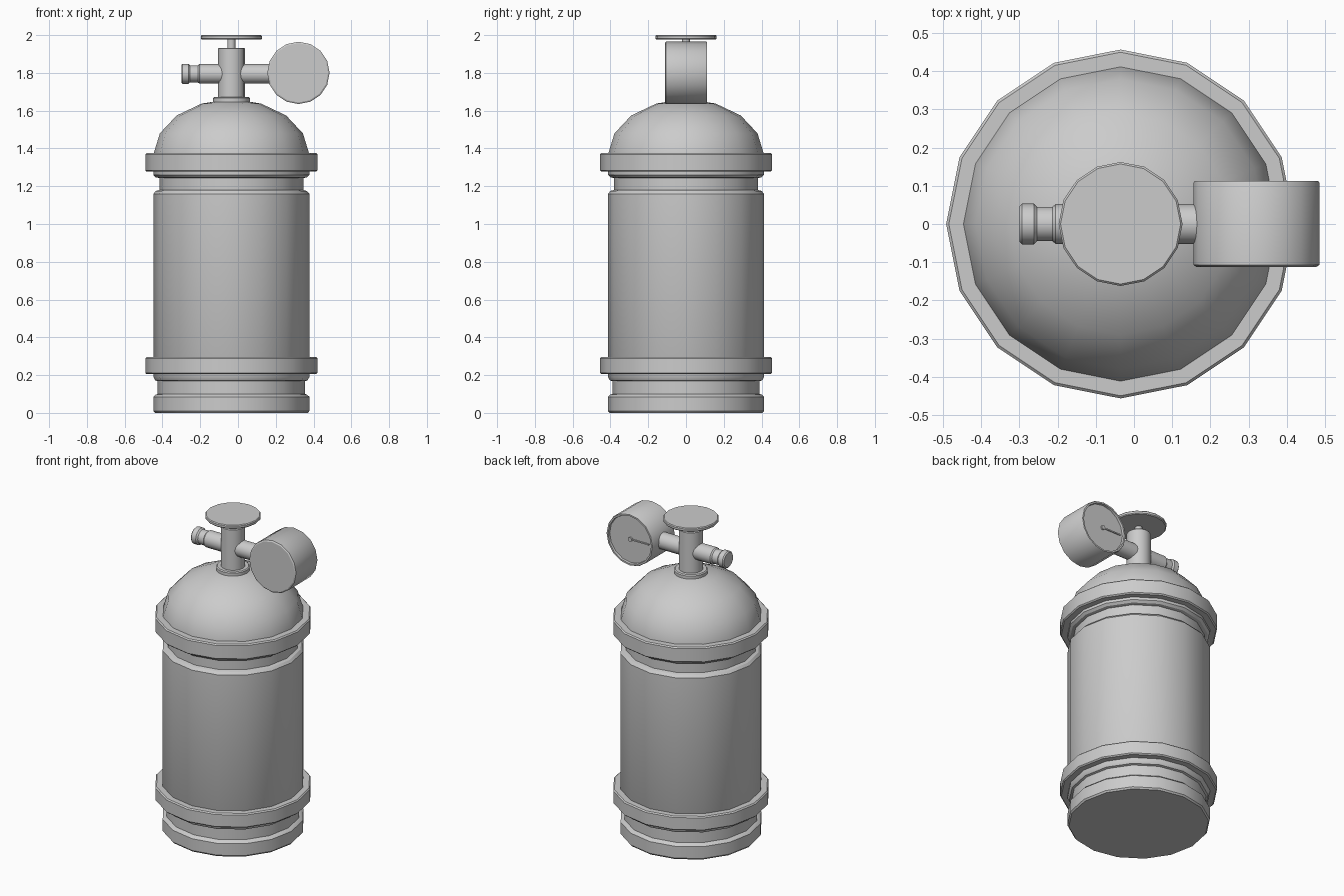
import bpy, bmesh
from math import pi, sin, cos
from mathutils import Matrix, Vector

if "Cube" in bpy.data.objects:
    bpy.data.objects.remove(bpy.data.objects["Cube"])

AX = -0.035          # tank axis in x
PIPE_Z = 1.795       # height of the side pipes and gauge
ALONG_Z = Matrix.Identity(4)
ALONG_X = Matrix.Rotation(pi / 2, 4, 'Y')
ALONG_Y = Matrix.Rotation(-pi / 2, 4, 'X')


def finish(name, bm):
    bmesh.ops.recalc_face_normals(bm, faces=bm.faces)
    mesh = bpy.data.meshes.new(name)
    bm.to_mesh(mesh)
    bm.free()
    obj = bpy.data.objects.new(name, mesh)
    bpy.context.collection.objects.link(obj)
    bpy.ops.object.select_all(action='DESELECT')
    obj.select_set(True)
    bpy.context.view_layer.objects.active = obj
    bpy.ops.object.shade_smooth_by_angle(angle=0.55)
    return obj


def lathe(name, profile, at, turn=ALONG_Z, sides=16, closed=False):
    """Revolve (radius, height) points; ends are capped unless closed into a loop."""
    bm = bmesh.new()
    place = Matrix.Translation(at) @ turn
    rings = [[bm.verts.new(place @ Vector((r * cos(2 * pi * i / sides),
                                           r * sin(2 * pi * i / sides), h)))
              for i in range(sides)] for r, h in profile]
    pairs = list(zip(rings, rings[1:]))
    if closed:
        pairs.append((rings[-1], rings[0]))
    for a, b in pairs:
        for i in range(sides):
            j = (i + 1) % sides
            bm.faces.new((a[i], a[j], b[j], b[i]))
    if not closed:
        bm.faces.new(rings[0])
        bm.faces.new(rings[-1])
    return finish(name, bm)


def disc(r, h0, h1, b):
    """Profile of a cylinder with bevelled rims."""
    return [(r - b, h0), (r, h0 + b), (r, h1 - b), (r - b, h1)]


# Tank: foot, lower groove, main body, upper groove, shoulder
tank = [(0.405, 0), (0.413, 0.01), (0.413, 0.085), (0.40, 0.097), (0.39, 0.10),
        (0.39, 0.168), (0.403, 0.172), (0.413, 0.19), (0.413, 1.16),
        (0.40, 1.175), (0.381, 1.18), (0.381, 1.243), (0.40, 1.247),
        (0.413, 1.26), (0.413, 1.368)]
# Squashed hemispherical dome
tank += [(0.41 * cos(k * pi / 8), 1.368 + 0.292 * sin(k * pi / 8)) for k in range(1, 4)]
tank.append((0.02, 1.659))
lathe("tank", tank, (AX, 0, 0))

# Reinforcing bands
for name, z0, z1 in (("lower_band", 0.205, 0.295), ("upper_band", 1.277, 1.375)):
    b = 0.007
    lathe(name, [(0.405, z0)] + disc(0.456, z0, z1, b) + [(0.405, z1)],
          (AX, 0, 0), closed=True)

# Valve column and hand wheel
lathe("valve_collar", disc(0.098, 1.62, 1.672, 0.006), (AX, 0, 0))
lathe("valve_post", disc(0.071, 1.65, 1.933, 0.005), (AX, 0, 0))
lathe("wheel_stem", [(0.021, 1.92), (0.021, 1.985)], (AX, 0, 0))
lathe("hand_wheel", disc(0.162, 1.977, 2.0, 0.005), (AX, 0, 0))

# Outlet nozzle on the left, pipe to the gauge on the right
nozzle = [(0.046, -0.30), (0.053, -0.293), (0.053, -0.262), (0.045, -0.253),
          (0.045, -0.213), (0.052, -0.205), (0.052, -0.06)]
lathe("outlet_nozzle", nozzle, (0, 0, PIPE_Z), ALONG_X)
lathe("gauge_pipe", [(0.052, 0), (0.052, 0.19)], (0, 0, PIPE_Z), ALONG_X)

# Pressure gauge with a recessed dial on the back
gauge_at = (0.32, 0, 1.80)
lathe("gauge_case", [(0.157, -0.112), (0.165, -0.107), (0.165, 0.107), (0.162, 0.112),
                     (0.152, 0.112), (0.15, 0.098)], gauge_at, ALONG_Y)
lathe("needle_hub", [(0.013, 0.095), (0.013, 0.108)], gauge_at, ALONG_Y)
bm = bmesh.new()
bmesh.ops.create_cube(bm, size=1, matrix=Matrix.Translation((0.255, 0.102, 1.80))
                      @ Matrix.Diagonal((0.13, 0.006, 0.008, 1)))
finish("gauge_needle", bm)
